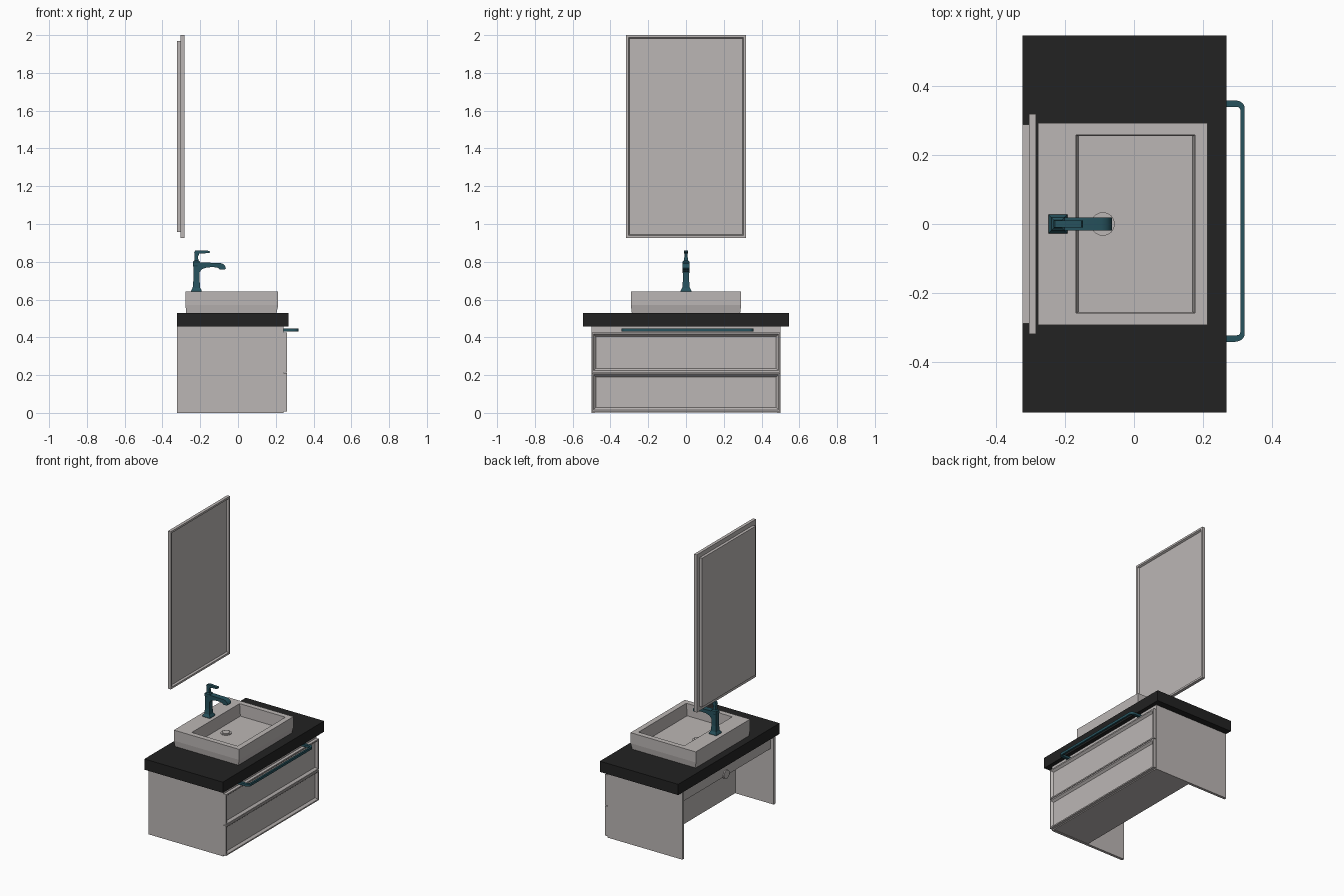
import bpy, bmesh, math
from mathutils import Matrix

if "Cube" in bpy.data.objects:
    bpy.data.objects.remove(bpy.data.objects["Cube"])


def material(name, rgb):
    m = bpy.data.materials.new(name)
    m.diffuse_color = (*rgb, 1)
    m.use_nodes = True
    m.node_tree.nodes["Principled BSDF"].inputs["Base Color"].default_value = m.diffuse_color
    return m


GREY = material("warm_grey", (0.50, 0.47, 0.46))
BLACK = material("black_stone", (0.016, 0.016, 0.016))
TEAL = material("dark_teal_metal", (0.02, 0.085, 0.11))


def finish(name, bm, mat, smooth=False):
    bmesh.ops.recalc_face_normals(bm, faces=bm.faces)
    me = bpy.data.meshes.new(name)
    bm.to_mesh(me)
    bm.free()
    me.materials.append(mat)
    ob = bpy.data.objects.new(name, me)
    bpy.context.collection.objects.link(ob)
    if smooth:
        bpy.ops.object.select_all(action='DESELECT')
        ob.select_set(True)
        bpy.context.view_layer.objects.active = ob
        bpy.ops.object.shade_smooth_by_angle(angle=math.radians(35))
    return ob


def loft(name, rings, mat):
    """Stack of rectangles (x0, x1, y0, y1, z) joined by walls and capped."""
    bm = bmesh.new()
    loops = [[bm.verts.new(p) for p in ((a, c, z), (b, c, z), (b, d, z), (a, d, z))]
             for a, b, c, d, z in rings]
    for lo, hi in zip(loops, loops[1:]):
        for i in range(4):
            j = (i + 1) % 4
            bm.faces.new((lo[i], lo[j], hi[j], hi[i]))
    bm.faces.new(loops[0][::-1])
    bm.faces.new(loops[-1])
    return finish(name, bm, mat)


def box(name, x0, x1, y0, y1, z0, z1, mat):
    return loft(name, [(x0, x1, y0, y1, z0), (x0, x1, y0, y1, z1)], mat)


def framed_panel(name, x0, x1, y0, y1, z0, z1, rim, slope, depth, mat):
    """Box whose +x face has a rim and a sunken, sloped panel."""
    ob = box(name, x0, x1, y0, y1, z0, z1, mat)
    bm = bmesh.new()
    bm.from_mesh(ob.data)
    bm.normal_update()
    front = [f for f in bm.faces if f.normal.x > 0.9]
    bmesh.ops.inset_individual(bm, faces=front, thickness=rim)
    bmesh.ops.inset_individual(bm, faces=front, thickness=slope, depth=-depth)
    bm.to_mesh(ob.data)
    bm.free()
    return ob


def extrude(name, pts, lo, hi, axis, mat):
    """Profile extruded along y (points are x, z) or z (points are x, y)."""
    bm = bmesh.new()
    put = (lambda p, t: (p[0], t, p[1])) if axis == 'y' else (lambda p, t: (p[0], p[1], t))
    a = [bm.verts.new(put(p, lo)) for p in pts]
    b = [bm.verts.new(put(p, hi)) for p in pts]
    for i in range(len(pts)):
        j = (i + 1) % len(pts)
        bm.faces.new((a[i], a[j], b[j], b[i]))
    bm.faces.new(a)
    bm.faces.new(b[::-1])
    return finish(name, bm, mat, True)


def cylinder(name, centre, r, length, axis, mat):
    bm = bmesh.new()
    rot = Matrix.Rotation(math.pi / 2, 4, 'Y') if axis == 'x' else Matrix.Identity(4)
    bmesh.ops.create_cone(bm, cap_ends=True, segments=32, radius1=r, radius2=r,
                          depth=length, matrix=Matrix.Translation(centre) @ rot)
    return finish(name, bm, mat, True)


# Mirror: framed front with a smaller panel behind
framed_panel("mirror_frame", -0.304, -0.283, -0.318, 0.318, 0.927, 2.0, 0.018, 0.008, 0.012, GREY)
box("mirror_back", -0.323, -0.304, -0.288, 0.288, 0.957, 1.97, GREY)

# Countertop
box("countertop", -0.323, 0.267, -0.545, 0.545, 0.457, 0.53, BLACK)

# Cabinet: side panels, drawer box, rear rail, front strip
for side, s in (("left", -1), ("right", 1)):
    y0, y1 = sorted((s * 0.5, s * 0.482))
    box(side + "_side_panel", -0.323, 0.24, y0, y1, 0.0, 0.457, GREY)
box("drawer_box", -0.035, 0.24, -0.482, 0.482, 0.002, 0.457, GREY)
box("rear_rail", -0.30, -0.282, -0.482, 0.482, 0.375, 0.457, GREY)

# Drawer fronts with sunken panels
for label, z0, z1 in (("lower", 0.008, 0.211), ("upper", 0.215, 0.425)):
    framed_panel(label + "_drawer_front", 0.24, 0.26, -0.498, 0.498, z0, z1,
                 0.012, 0.017, 0.014, GREY)

# Sink: slightly tapered block with a sloped bowl
loft("sink", [(-0.274, 0.204, -0.287, 0.287, 0.53),
              (-0.278, 0.213, -0.292, 0.292, 0.57),
              (-0.278, 0.213, -0.292, 0.292, 0.642),
              (-0.168, 0.177, -0.257, 0.257, 0.642),
              (-0.160, 0.169, -0.254, 0.254, 0.56)], GREY)
cylinder("drain_ring", (-0.09, 0, 0.562), 0.034, 0.006, 'z', GREY)
cylinder("drain_plug", (-0.09, 0, 0.565), 0.025, 0.008, 'z', GREY)

# Waste pipe below the sink, running to the back
cylinder("waste_pipe_drop", (-0.09, 0, 0.43), 0.026, 0.10, 'z', GREY)
cylinder("waste_pipe_outlet", (-0.195, 0, 0.385), 0.029, 0.225, 'x', GREY)

# Faucet: flared base and column
CX = -0.22
steps = ((0.028, 0.640), (0.028, 0.648), (0.020, 0.662), (0.0165, 0.70), (0.0165, 0.775),
         (0.019, 0.782), (0.019, 0.800), (0.012, 0.806))
loft("faucet_column", [(CX - r, CX + r, -r, r, z) for r, z in steps], TEAL)

# Spout with down-turned tip
extrude("faucet_spout", [(-0.215, 0.796), (-0.095, 0.794), (-0.080, 0.789), (-0.069, 0.779),
                         (-0.064, 0.766), (-0.070, 0.759), (-0.096, 0.759), (-0.106, 0.768),
                         (-0.13, 0.772), (-0.165, 0.770), (-0.19, 0.761), (-0.204, 0.745),
                         (-0.215, 0.74)], -0.019, 0.019, 'y', TEAL)

# Handle: tapered stem with a lever on top
loft("faucet_handle_stem", [(-0.232, -0.208, -0.012, 0.012, 0.80),
                            (-0.229, -0.212, -0.009, 0.009, 0.825),
                            (-0.232, -0.203, -0.009, 0.009, 0.85)], TEAL)
extrude("faucet_lever", [(-0.233, 0.846), (-0.228, 0.858), (-0.215, 0.861), (-0.152, 0.858),
                         (-0.148, 0.852), (-0.152, 0.846), (-0.20, 0.844)],
        -0.010, 0.010, 'y', TEAL)


# Towel bar: U shape with rounded corners
def corner(cx, cy, rx, ry, a0, a1, n=6):
    return [(cx + rx * math.cos(math.radians(a0 + (a1 - a0) * i / n)),
             cy + ry * math.sin(math.radians(a0 + (a1 - a0) * i / n))) for i in range(n + 1)]


LO, HI = -0.341, 0.358
outline = ([(0.24, LO)] + corner(0.290, LO + 0.022, 0.030, 0.022, -90, 0)
           + corner(0.290, HI - 0.022, 0.030, 0.022, 0, 90) + [(0.24, HI), (0.24, HI - 0.019)]
           + corner(0.298, HI - 0.029, 0.010, 0.010, 90, 0, 3)
           + corner(0.298, LO + 0.029, 0.010, 0.010, 0, -90, 3) + [(0.24, LO + 0.019)])
extrude("towel_bar", outline, 0.431, 0.447, 'z', TEAL)
